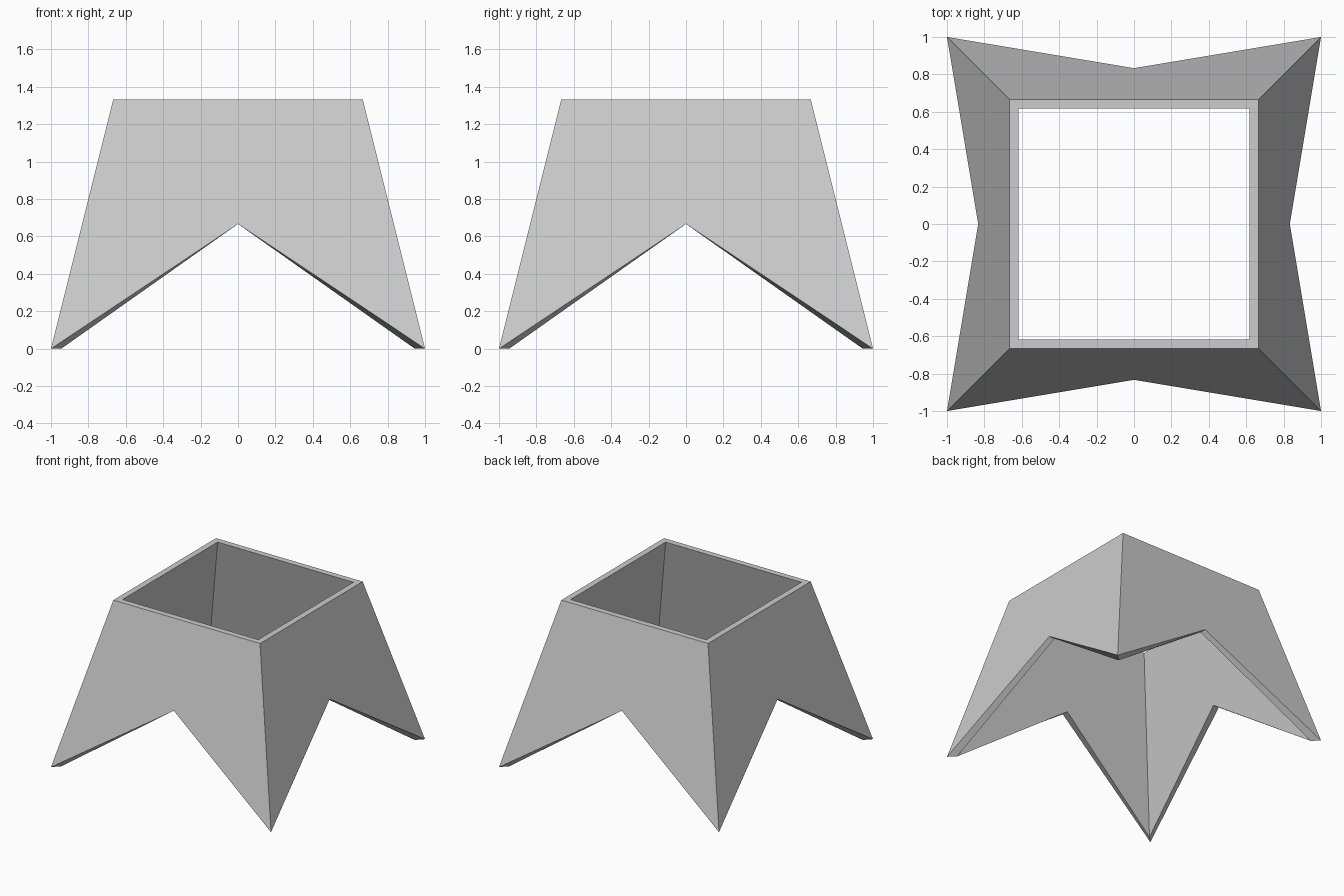
import bpy, bmesh
from math import pi
from mathutils import Matrix, Vector

cube = bpy.data.objects.get("Cube")
if cube:
    bpy.data.objects.remove(cube, do_unlink=True)

HEIGHT = 4 / 3
NOTCH = HEIGHT / 2


def wall_outline(foot, rim):
    """Front wall of a tapered square shell with a V notch in its lower edge."""
    return [Vector(p) for p in (
        (-foot, -foot, 0),
        (0, -(foot + rim) / 2, NOTCH),
        (foot, -foot, 0),
        (rim, -rim, HEIGHT),
        (-rim, -rim, HEIGHT))]


# Plain grey material
grey = bpy.data.materials.new("light_grey")
grey.use_nodes = True
colour = (0.604, 0.604, 0.604, 1)
grey.diffuse_color = colour
grey.node_tree.nodes["Principled BSDF"].inputs["Base Color"].default_value = colour

# Four identical walls, each with outer, inner, rim and notch faces
outer = wall_outline(1.0, 2 / 3)
inner = wall_outline(0.945, 0.617)
bm = bmesh.new()
for turn in range(4):
    spin = Matrix.Rotation(turn * pi / 2, 4, 'Z')
    out = [bm.verts.new(spin @ p) for p in outer]
    inn = [bm.verts.new(spin @ p) for p in inner]
    bm.faces.new(out)
    bm.faces.new(inn[::-1])
    for a, b in ((0, 1), (1, 2), (3, 4)):
        bm.faces.new((out[b], out[a], inn[a], inn[b]))

# Join the walls along the corners
bmesh.ops.remove_doubles(bm, verts=bm.verts, dist=0.0001)
bmesh.ops.recalc_face_normals(bm, faces=bm.faces)
mesh = bpy.data.meshes.new("tapered_shell")
bm.to_mesh(mesh)
bm.free()
mesh.materials.append(grey)
shell = bpy.data.objects.new("tapered_shell", mesh)
bpy.context.collection.objects.link(shell)
